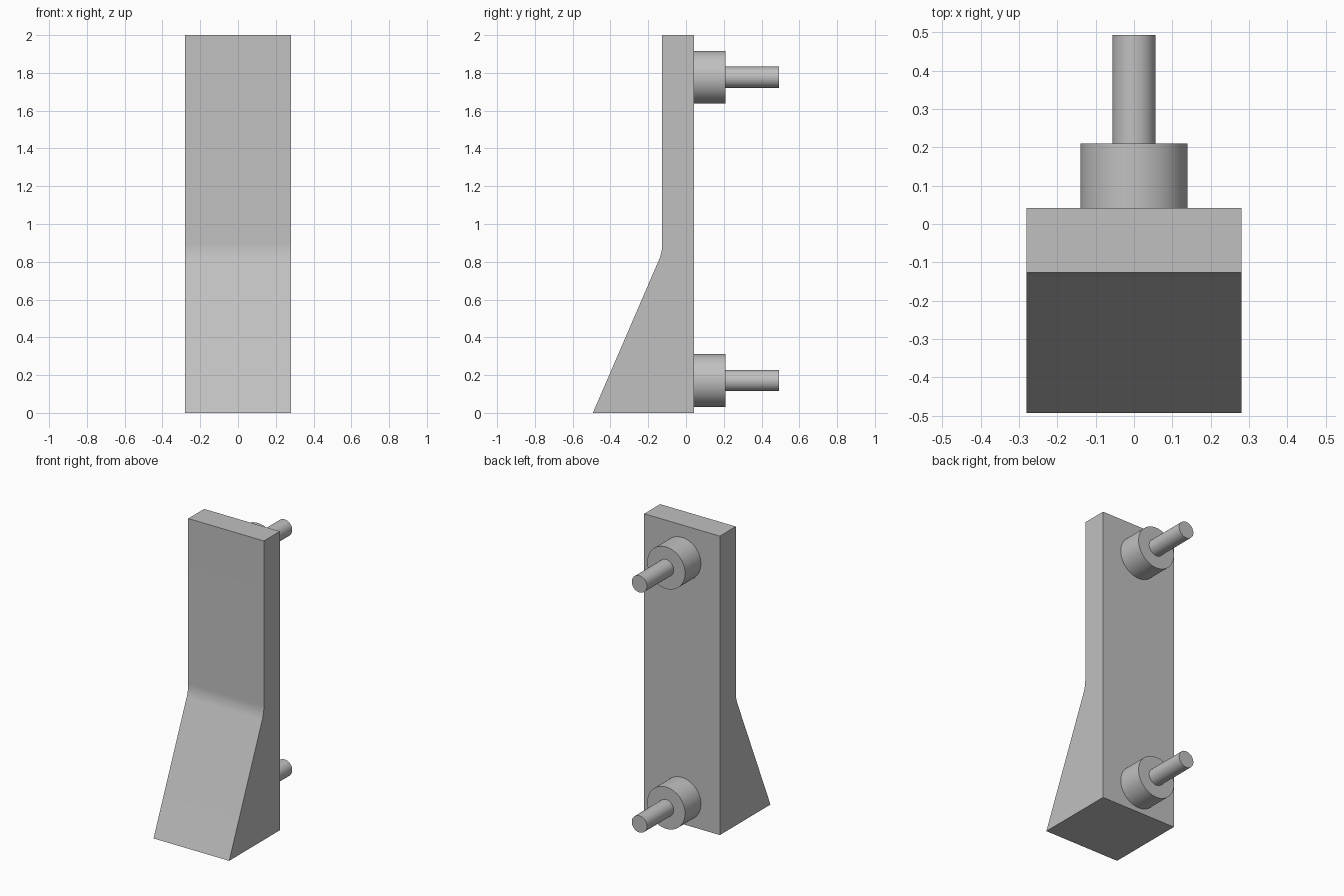
import bpy, bmesh
from math import radians, sin, cos, tan, atan2
from mathutils import Matrix

if "Cube" in bpy.data.objects:
    bpy.data.objects.remove(bpy.data.objects["Cube"])

grey = bpy.data.materials.new("plain_grey")
grey.use_nodes = True
colour = (0.53, 0.53, 0.53, 1)
grey.diffuse_color = colour
grey.node_tree.nodes["Principled BSDF"].inputs["Base Color"].default_value = colour

HALF_WIDTH, HEIGHT = 0.28, 2.0
TOE, FRONT, BACK = -0.493, -0.126, 0.042


def finish(name, bm):
    bmesh.ops.recalc_face_normals(bm, faces=bm.faces)
    mesh = bpy.data.meshes.new(name)
    bm.to_mesh(mesh)
    bm.free()
    mesh.materials.append(grey)
    obj = bpy.data.objects.new(name, mesh)
    bpy.context.collection.objects.link(obj)
    bpy.ops.object.select_all(action="DESELECT")
    obj.select_set(True)
    bpy.context.view_layer.objects.active = obj
    bpy.ops.object.shade_smooth_by_angle(angle=radians(30))
    return obj


def rod(name, radius, y0, y1, z):
    bm = bmesh.new()
    place = Matrix.Translation((0, (y0 + y1) / 2, z)) @ Matrix.Rotation(radians(90), 4, "X")
    bmesh.ops.create_cone(bm, cap_ends=True, segments=64, radius1=radius,
                          radius2=radius, depth=y1 - y0, matrix=place)
    return finish(name, bm)


# Upright plate with a flared foot; a fillet blends the slope into the plate
bend_z = 0.85
slope = atan2(FRONT - TOE, bend_z)
radius = 0.22
centre_y, centre_z = FRONT - radius, bend_z + radius * tan(slope / 2)
steps = 8
fillet = [(centre_y + radius * cos(slope * i / steps),
           centre_z - radius * sin(slope * i / steps)) for i in range(steps + 1)]
profile = [(BACK, 0), (BACK, HEIGHT), (FRONT, HEIGHT)] + fillet + [(TOE, 0)]

bm = bmesh.new()
side = bm.faces.new([bm.verts.new((-HALF_WIDTH, y, z)) for y, z in profile])
swept = bmesh.ops.extrude_face_region(bm, geom=[side])["geom"]
bmesh.ops.translate(bm, vec=(2 * HALF_WIDTH, 0, 0),
                    verts=[v for v in swept if isinstance(v, bmesh.types.BMVert)])
finish("handle_plate", bm)

# Mounting collars and pins on the back
for level, z in (("lower", 0.171), ("upper", 1.777)):
    rod(level + "_collar", 0.14, BACK, 0.21, z)
    rod(level + "_pin", 0.056, 0.21, 0.493, z)
